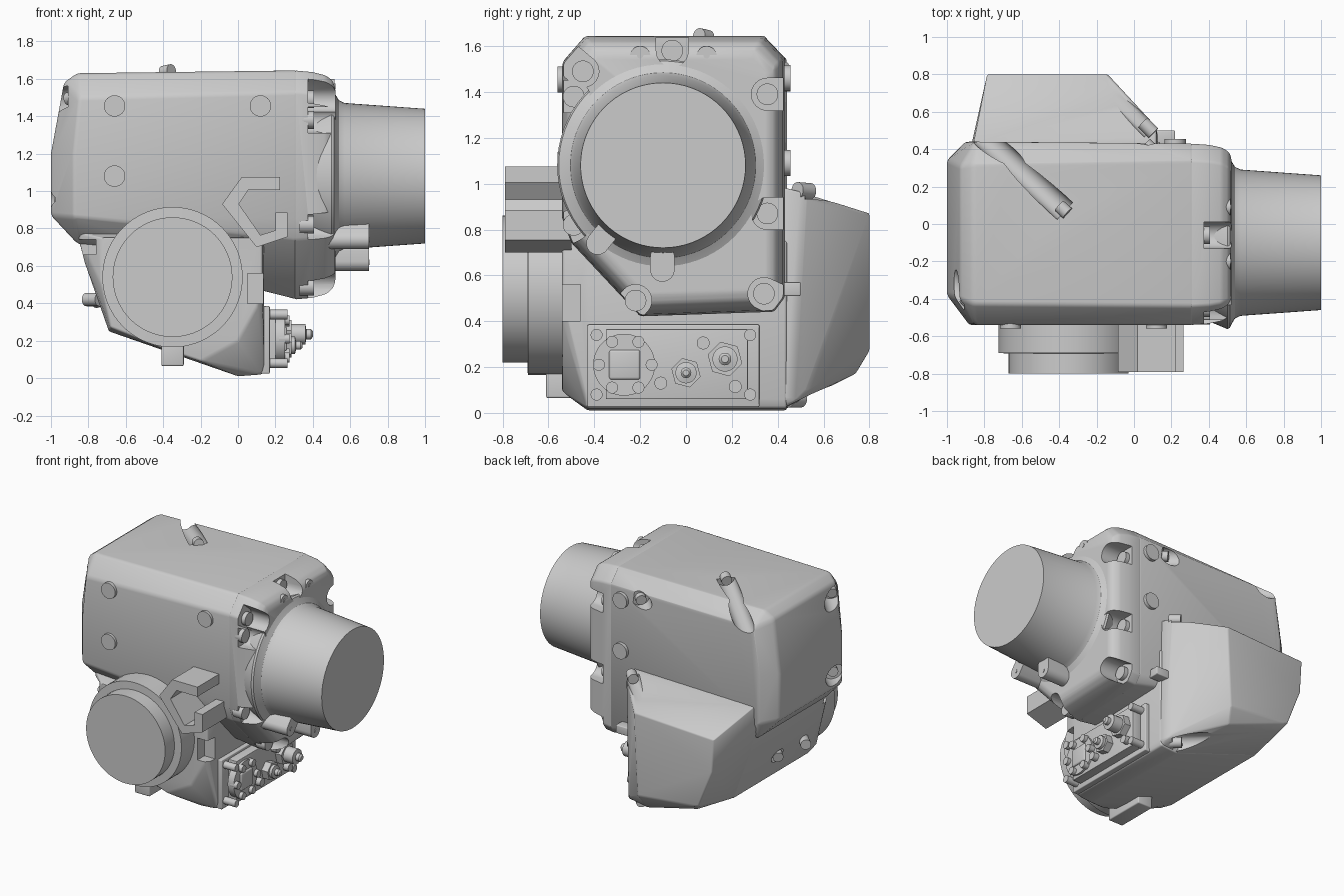
import bpy, bmesh, math
from mathutils import Vector

if "Cube" in bpy.data.objects:
    bpy.data.objects.remove(bpy.data.objects["Cube"])

X, Y = Vector((1, 0, 0)), Vector((0, 1, 0))

def finish(name, bm, bevel=0.0, angle=32):
    bmesh.ops.recalc_face_normals(bm, faces=bm.faces)
    me = bpy.data.meshes.new(name)
    bm.to_mesh(me)
    bm.free()
    ob = bpy.data.objects.new(name, me)
    bpy.context.collection.objects.link(ob)
    if bevel:
        m = ob.modifiers.new("round", 'BEVEL')
        m.width, m.segments, m.limit_method = bevel, 3, 'ANGLE'
        m.angle_limit = math.radians(20)
        apply(ob)
    smooth(ob, angle)
    return ob

def activate(ob):
    bpy.ops.object.select_all(action='DESELECT')
    ob.select_set(True)
    bpy.context.view_layer.objects.active = ob

def apply(ob):
    activate(ob)
    bpy.ops.object.modifier_apply(modifier=ob.modifiers[0].name)

def smooth(ob, angle=32):
    activate(ob)
    bpy.ops.object.shade_smooth_by_angle(angle=math.radians(angle))

def hull(name, pts, bevel=0.0):
    bm = bmesh.new()
    for p in pts:
        bm.verts.new(p)
    r = bmesh.ops.convex_hull(bm, input=bm.verts[:])
    junk = {g for g in r['geom_interior'] + r['geom_unused'] if isinstance(g, bmesh.types.BMVert)}
    bmesh.ops.delete(bm, geom=list(junk), context='VERTS')
    bmesh.ops.dissolve_limit(bm, angle_limit=math.radians(2), verts=bm.verts[:], edges=bm.edges[:])
    return finish(name, bm, bevel)

def lathe(name, origin, axis, profile, n=64):
    # rings of (distance along axis, radius), capped at both ends
    o, a = Vector(origin), Vector(axis).normalized()
    u = a.orthogonal().normalized()
    v = a.cross(u)
    bm = bmesh.new()
    rings = []
    for t, r in profile:
        rings.append([bm.verts.new(o + a * t + (u * math.cos(k * math.tau / n) + v * math.sin(k * math.tau / n)) * r)
                      for k in range(n)])
    for A, B in zip(rings, rings[1:]):
        for k in range(n):
            bm.faces.new((A[k], A[(k + 1) % n], B[(k + 1) % n], B[k]))
    bm.faces.new(rings[0])
    bm.faces.new(rings[-1])
    return finish(name, bm)

def rod(name, p, q, r, n=32):
    d = Vector(q) - Vector(p)
    return lathe(name, p, d, [(0, r), (d.length, r)], n)

def box(name, x, y, z, bevel=0.0):
    return hull(name, [(i, j, k) for i in x for j in y for k in z], bevel)

def prism(name, profile, y0, y1):
    bm = bmesh.new()
    f = bm.faces.new([bm.verts.new((x, y0, z)) for x, z in profile])
    r = bmesh.ops.extrude_face_region(bm, geom=[f])
    bmesh.ops.translate(bm, vec=(0, y1 - y0, 0), verts=[g for g in r['geom'] if isinstance(g, bmesh.types.BMVert)])
    return finish(name, bm)

def slot(name, x0, x1, a, b, r):
    # stadium shape in y-z from a to b, extruded along x
    return hull(name, [(x, c[0] + r * math.cos(t * math.tau / 32), c[1] + r * math.sin(t * math.tau / 32))
                       for x in (x0, x1) for c in (a, b) for t in range(32)])

def cut(ob, cutter):
    m = ob.modifiers.new("cut", 'BOOLEAN')
    m.operation, m.solver, m.object = 'DIFFERENCE', 'EXACT', cutter
    apply(ob)
    bpy.data.objects.remove(cutter)

# Upper housing
section = [(-.44, 1.645), (.34, 1.645), (.43, 1.55), (.43, .5), (.385, .44),
           (-.2, .42), (-.5, .74), (-.54, .85), (-.54, 1.53)]
housing = hull("upper_housing", [(.32, y, z) for y, z in section] +
    [(-.86, -.43, 1.63), (-.86, .32, 1.63), (-.85, -.54, 1.5), (-.85, .44, 1.54),
     (-.93, -.40, 1.58), (-.93, .31, 1.58), (-1, -.38, 1.2), (-1, .34, 1.2),
     (-1, -.38, .87), (-1, .34, .87), (-.88, -.54, 1.2), (-.88, -.54, .86),
     (-.9, .44, 1.2), (-.9, .44, .85), (-.86, -.4, .72), (-.86, .4, .72)], .018)
# diagonal screw channels cut into top and rear corners
for p, q, r in [((-.37, .07, 1.64), (-.95, .60, 1.52), .062),
                ((-.88, -.42, 1.50), (-1.15, -.14, 1.43), .07),
                ((-.93, -.36, .955), (-1.2, -.09, .955), .07),
                ((.09, .40, 1.50), (-.2, .69, 1.46), .06)]:
    cut(housing, rod("cutter", p, q, r))
    d = (Vector(q) - Vector(p)).normalized()
    rod("channel_screw", Vector(p) - d * .02, Vector(p) + d * .04, .036, 24)
smooth(housing)

# Front flange cover with screw pockets
cy, cz = -.05, 1.04
cover = hull("flange_cover", [(x, cy + (y - cy) * s, cz + (z - cz) * s) for x, s in
             [(.3, 1.0), (.4, .985), (.47, .955), (.505, .91), (.52, .85)] for y, z in section], .012)
pockets = [((-.45, 1.49), (-.7, 1.7)), ((-.49, 1.38), (-.8, 1.38)), ((-.06, 1.58), (-.06, 1.9)),
           ((.355, 1.39), (.7, 1.39)), ((.355, .87), (.7, .87)), ((.34, .52), (.6, .4)),
           ((-.22, .49), (-.4, .28)), ((-.49, .82), (-.75, .68))]
for a, b in pockets:
    cut(cover, slot("cutter", .375, .7, a, b, .07))
    rod("flange_screw", (.33, *a), (.405, *a), .047)
smooth(cover)

# Output neck
lathe("output_neck", (0, -.1, 1.08), X,
      [(.4, .42), (.5, .462), (.513, .455), (.525, .43), (.54, .405), (.57, .391), (1, .36)], 72)

# Sensor bosses on the flange
slot("lower_boss", .4, .7, (-.103, .625), (-.103, .68), .053)
slot("side_boss", .4, .7, (-.385, .74), (-.345, .79), .05)
for y in (-.2, .09):
    slot("upper_boss", .4, .517, (y, 1.555), (y, 1.52), .045)
for y, z, x in [(-.103, .62, .7), (-.385, .74, .7), (-.2, 1.56, .517), (.09, 1.56, .517)]:
    rod("boss_pin", (x - .02, y, z), (x + .004, y, z), .014, 16)

# Lower housing
lower = [(-.86, .78), (-.82, .62), (-.69, .25), (0, .01), (.13, .02), (.14, .06), (.14, .75)]
base = hull("lower_housing", [(x, y, z) for y in (-.43, .44) for x, z in lower] +
    [(x, -.54, z) for x, z in [(-.73, .75), (-.73, .5), (-.68, .27), (-.35, .14), (-.2, .09),
                               (0, .2), (.1, .38), (.13, .52), (.13, .75)]], .012)
cut(base, box("cutter", (.05, .3), (-.7, -.46), (.4, .56)))
cut(base, box("cutter", (-1, -.76), (-.7, -.40), (.66, .74)))
smooth(base)

# Rear cover bulge
bulge = hull("rear_cover", [(x, .42, z) for x, z in
     [(-.87, .8), (-.86, .97), (.12, .985), (.14, .06), (.12, .02), (0, .01), (-.69, .25), (-.82, .62)]] +
    [(.12, .50, .965), (.13, .48, .05), (.11, .53, .94), (.10, .52, .09), (0, .5, .05)] +
    [(x, .80, z) for x, z in [(-.785, .84), (-.14, .87), (-.17, .27), (-.66, .32), (-.77, .6)]] +
    [(-.2, .74, .17), (-.62, .74, .27)], .02)
for p, q, r in [((.09, .50, .97), (-.5, 1.09, .92), .05), ((.05, .46, .06), (-.4, .91, .06), .06),
                ((-.72, -.02, .42), (-1.0, .26, .36), .05)]:
    target = base if r == .05 and p[0] < -.5 else bulge
    cut(target, rod("cutter", p, q, r))
    d = (Vector(q) - Vector(p)).normalized()
    rod("cover_screw", Vector(p) - d * .02, Vector(p) + d * .06, .036, 24)
smooth(bulge)
smooth(base)
box("rear_stop", (.1, .22), (.42, .5), (.51, .57), .006)
rod("seam_screw", (-.74, -.3, .42), (-.81, -.23, .42), .036, 24)

# Front axis hub
lathe("axis_hub", (-.35, 0, .54), -Y, [(.4, .375), (.69, .375), (.692, .32), (.80, .32)], 72)
box("hub_tab", (-.41, -.29), (-.61, -.3), (.065, .2), .008)

# Cable hook
prism("cable_hook", [(-.085, .93), (.02, 1.075), (.225, 1.075), (.225, 1.005), (.055, 1.005), (.005, .93),
                     (.12, .765), (.20, .79), (.20, .885), (.265, .885), (.265, .755), (.10, .70)], -.79, -.5)

# Side plugs
for x, z in [(-.66, 1.455), (.12, 1.455), (-.66, 1.08)]:
    rod("side_plug", (x, -.5, z), (x, -.56, z), .057)
for z in (1.46, 1.09):
    rod("rear_plug", (.22, .4, z), (.22, .455, z), .057)

# Connector panel
box("connector_plate", (.08, .17), (-.43, .32), (.025, .385), .006)
box("connector_block", (.16, .235), (-.35, .27), (.06, .365), .004)
for y in (-.39, .28):
    for z in (.08, .34):
        rod("panel_screw", (.16, y, z), (.265, y, z), .026, 24)
rod("round_socket", (.2, -.27, .21), (.25, -.27, .21), .135, 48)
box("socket_insert", (.24, .262), (-.335, -.2), (.145, .275), .02)
for k in range(6):
    t = k * math.tau / 6
    rod("socket_screw", (.22, -.265 + .115 * math.cos(t), .21 + .115 * math.sin(t)),
        (.275, -.265 + .115 * math.cos(t), .21 + .115 * math.sin(t)), .026, 24)
for y, z in [(.075, .305), (.215, .115), (-.11, .13)]:
    rod("block_screw", (.22, y, z), (.275, y, z), .028, 24)
for y, z, r, end in [(0, .175, .066, .345), (.17, .235, .078, .40)]:
    rod("hex_nut", (.22, y, z), (.285, y, z), r, 6)
    lathe("connector_stem", (0, y, z), X, [(.24, r * .7), (end - .04, r * .7), (end - .035, r * .35),
                                         (end - .01, r * .35), (end, r * .2)], 32)
